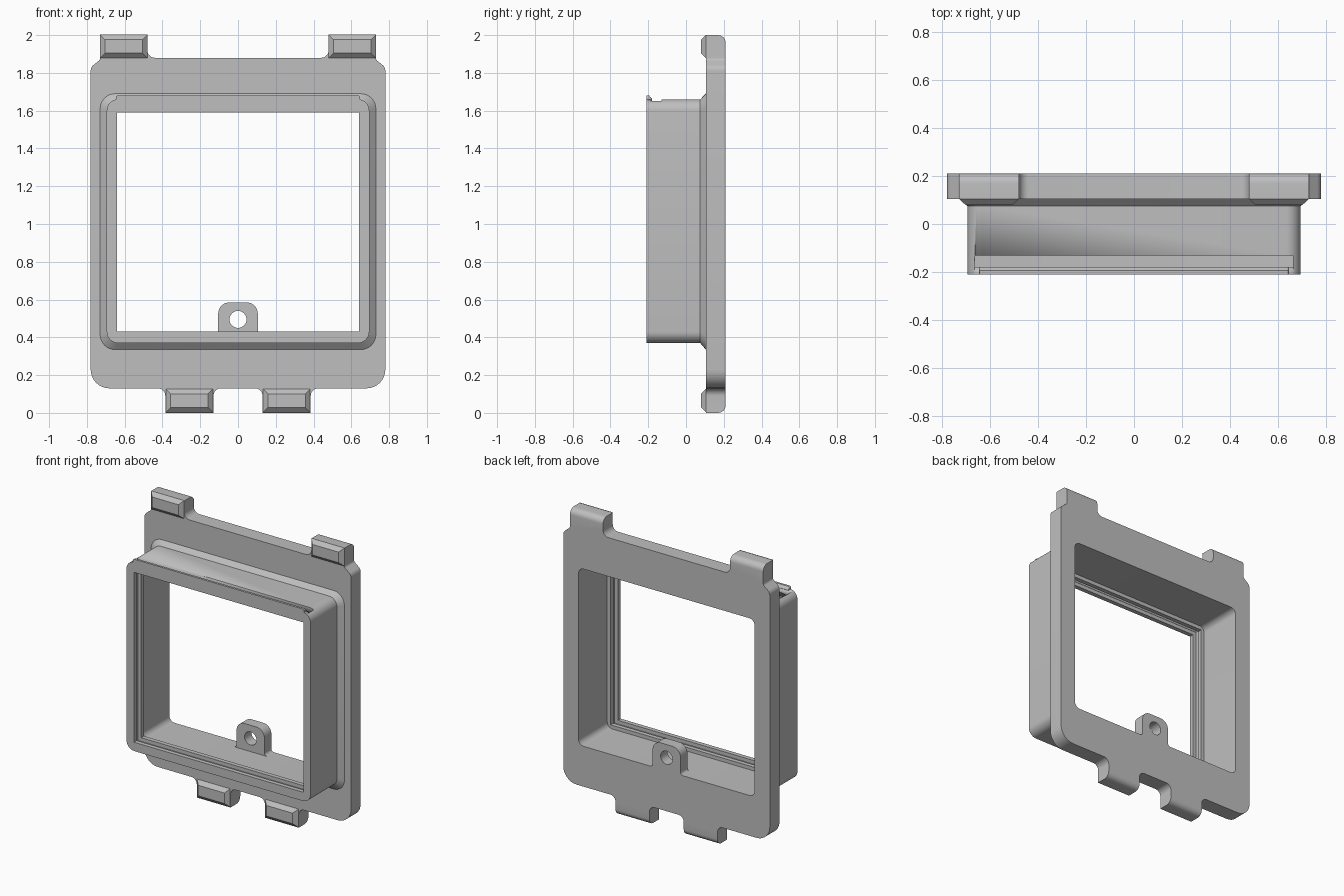
import bpy, bmesh, math
from mathutils import Vector

cube = bpy.data.objects.get("Cube")
if cube:
    bpy.data.objects.remove(cube)

grey = bpy.data.materials.new("plain grey")
grey.use_nodes = True
colour = (0.52, 0.52, 0.52, 1)
grey.diffuse_color = colour
grey.node_tree.nodes["Principled BSDF"].inputs["Base Color"].default_value = colour


def finish(name, bm):
    """Turn a bmesh into a named, smooth-by-angle object."""
    bmesh.ops.recalc_face_normals(bm, faces=bm.faces)
    mesh = bpy.data.meshes.new(name)
    bm.to_mesh(mesh)
    bm.free()
    obj = bpy.data.objects.new(name, mesh)
    bpy.context.collection.objects.link(obj)
    mesh.materials.append(grey)
    bpy.ops.object.select_all(action='DESELECT')
    obj.select_set(True)
    bpy.context.view_layer.objects.active = obj
    bpy.ops.object.shade_smooth_by_angle(angle=math.radians(32))
    return obj


def rounded(corners, steps=8):
    """Outline from (x, z, radius) corners, each filleted by an arc."""
    out = []
    n = len(corners)
    for i, (x, z, r) in enumerate(corners):
        p = Vector((x, z))
        if r == 0:
            out.append(p)
            continue
        a = (Vector(corners[i - 1][:2]) - p).normalized()
        b = (Vector(corners[(i + 1) % n][:2]) - p).normalized()
        half = a.angle(b) / 2
        centre = p + (a + b).normalized() * (r / math.sin(half))
        start = p + a * (r / math.tan(half)) - centre
        end = p + b * (r / math.tan(half)) - centre
        sweep = start.angle_signed(end)
        for k in range(steps + 1):
            t = k / steps
            w = (start * math.sin((1 - t) * sweep) + end * math.sin(t * sweep)) / math.sin(sweep)
            out.append(centre + w)
    return out


def rect(hx, z0, z1, r):
    return rounded([(-hx, z0, r), (hx, z0, r), (hx, z1, r), (-hx, z1, r)])


def loft(name, loops, closed=False):
    """Skin a list of (outline, y) sections; closed joins last to first."""
    bm = bmesh.new()
    rings = [[bm.verts.new((p.x, y, p.y)) for p in pts] for pts, y in loops]
    n = len(rings[0])
    pairs = list(zip(rings, rings[1:]))
    if closed:
        pairs.append((rings[-1], rings[0]))
    else:
        bm.faces.new(rings[0])
        bm.faces.new(rings[-1])
    for a, b in pairs:
        for i in range(n):
            j = (i + 1) % n
            bm.faces.new((a[i], a[j], b[j], b[i]))
    return finish(name, bm)


def slab(name, outlines, y0, y1, soften=None):
    """Flat plate with holes, from a filled curve; soften picks edges to round."""
    curve = bpy.data.curves.new(name, 'CURVE')
    curve.dimensions = '2D'
    curve.fill_mode = 'BOTH'
    curve.extrude = (y1 - y0) / 2
    for pts in outlines:
        spline = curve.splines.new('POLY')
        spline.points.add(len(pts) - 1)
        for sp, p in zip(spline.points, pts):
            sp.co = (p.x, p.y, 0, 1)
        spline.use_cyclic_u = True
    helper = bpy.data.objects.new(name, curve)
    mesh = bpy.data.meshes.new_from_object(helper)
    bm = bmesh.new()
    bm.from_mesh(mesh)
    bpy.data.objects.remove(helper)
    bpy.data.curves.remove(curve)
    bpy.data.meshes.remove(mesh)
    for v in bm.verts:
        v.co = (v.co.x, (y0 + y1) / 2 - v.co.z, v.co.y)
    bmesh.ops.remove_doubles(bm, verts=bm.verts, dist=0.0002)
    bmesh.ops.dissolve_limit(bm, angle_limit=0.01, verts=bm.verts, edges=bm.edges)
    if soften:
        edges = [e for e in bm.edges if all(soften(v.co) for v in e.verts)]
        bmesh.ops.bevel(bm, geom=edges, offset=0.04, segments=6, profile=0.5, affect='EDGES')
    return finish(name, bm)


FRONT, COLLAR, PLATE, BACK = -0.21, 0.075, 0.105, 0.21

# Back plate with four tabs and the large opening
half = [(0.48, 1.88, 0.04), (0.48, 2, 0), (0.73, 2, 0), (0.73, 1.87, 0.02),
        (0.78, 1.83, 0.04), (0.78, 0.13, 0.1), (0.385, 0.13, 0.04),
        (0.385, 0, 0), (0.13, 0, 0), (0.13, 0.13, 0.04)]
outline = rounded(half + [(-x, z, r) for x, z, r in reversed(half)])
cavity = rect(0.665, 0.405, 1.615, 0.04)
slab("back_plate", [outline, cavity], PLATE, BACK,
     lambda c: c.y > BACK - 0.001 and not 0.001 < c.z < 1.999)

# Bevelled hooks on the front of the tabs
for side, s in (("left", 1), ("right", -1)):
    for level, x, z in (("top", 0.605, 1.94), ("bottom", 0.2575, 0.065)):
        hx, hz = 0.125, 0.062
        def box(d):
            return [Vector((s * x + i * (hx - d), z + j * (hz - d)))
                    for i, j in ((-1, -1), (1, -1), (1, 1), (-1, 1))]
        loft(f"{level}_hook_{side}", [(box(0), PLATE), (box(0.026), 0.08)])

# Deep frame: outer wall, flared collar, inner ledge, panel groove, front lip
outer = rect(0.695, 0.37, 1.66, 0.06)
flare = rect(0.73, 0.335, 1.69, 0.08)
lip = rect(0.64, 0.43, 1.59, 0.002)
groove = rect(0.665, 0.405, 1.615, 0.002)
frame = loft("deep_frame", [
    (outer, FRONT), (outer, COLLAR), (flare, PLATE),
    (cavity, PLATE), (cavity, -0.10), (lip, -0.10), (lip, -0.13),
    (groove, -0.13), (groove, -0.18), (lip, -0.18), (lip, FRONT)], closed=True)

# Slot through the top wall that opens into the groove
slot = rect(0.664, 1.611, 1.8, 0.002)
cutter = loft("slot_cutter", [(slot, -0.179), (slot, -0.131)])
cutter.hide_render = True
cutter.hide_set(True)
cut = frame.modifiers.new("top slot", 'BOOLEAN')
cut.operation = 'DIFFERENCE'
cut.solver = 'EXACT'
cut.object = cutter
bpy.context.view_layer.objects.active = frame
bpy.ops.object.modifier_apply(modifier=cut.name)
bpy.data.objects.remove(cutter)

# Raised ridge along the front of the slot
ridge = [rounded([(-w, 1.65, 0), (w, 1.65, 0), (w, top, 0.008), (-w, top, 0.008)])
         for w, top in ((0.645, 1.68), (0.645, 1.68), (0.645, 1.662))]
loft("slot_ridge", list(zip(ridge, (FRONT, -0.195, -0.18))))

# Screw ear standing on the lower edge of the opening
ear = rounded([(-0.13, 0.405, 0), (-0.105, 0.405, 0.02), (-0.105, 0.585, 0.06),
               (0.105, 0.585, 0.06), (0.105, 0.405, 0.02), (0.13, 0.405, 0)])
hole = [Vector((0.045 * math.cos(a), 0.495 + 0.045 * math.sin(a)))
        for a in (math.tau * k / 32 for k in range(32))]
slab("screw_ear", [ear, hole], 0.135, BACK)
